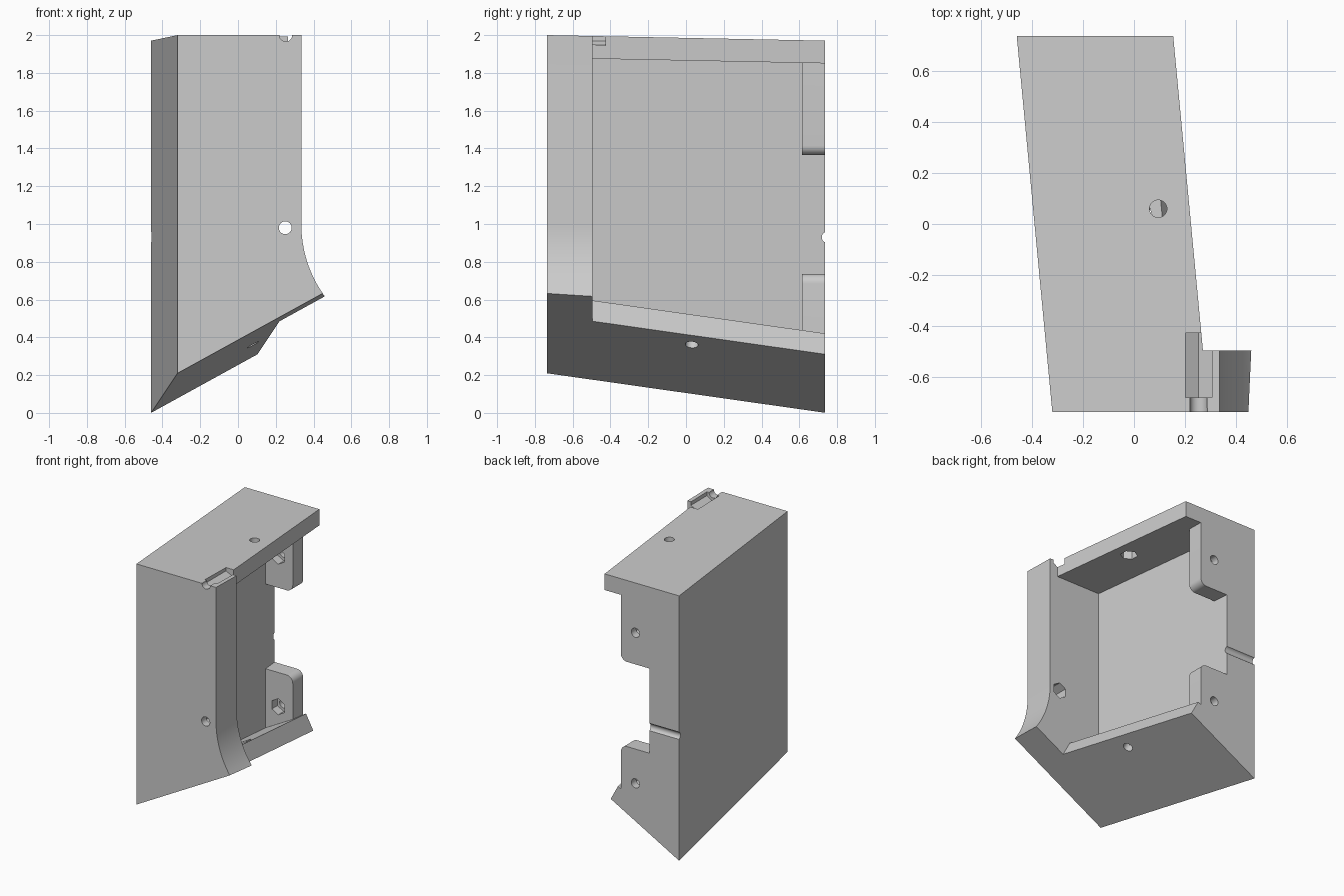
import bpy, bmesh, math
from mathutils import Vector, Matrix

if "Cube" in bpy.data.objects:
    bpy.data.objects.remove(bpy.data.objects["Cube"])

Y = 0.737          # half depth of the housing
INNER = 0.615      # inside face of the rear tabs
FRONT_IN = -0.495  # inside face of the front wall


def shift(y):
    return -0.0946 * (y + Y)


def bottom(x, y):
    return 0.21 + 0.55 * (x + 0.32) - 0.09 * (y + Y)


def top(y):
    return 2.0 - 0.02 * (y + Y)


def arc(cx, cz, r, a0, a1, n):
    steps = [math.radians(a0 + (a1 - a0) * i / n) for i in range(n + 1)]
    return [(cx + r * math.cos(a), cz + r * math.sin(a)) for a in steps]


def finish(name, bm):
    bmesh.ops.recalc_face_normals(bm, faces=bm.faces)
    mesh = bpy.data.meshes.new(name)
    bm.to_mesh(mesh)
    bm.free()
    obj = bpy.data.objects.new(name, mesh)
    bpy.context.collection.objects.link(obj)
    return obj


def loft(profile, y0, y1):
    """Solid between profile(y0) and profile(y1), each a list of (x, z)."""
    bm = bmesh.new()
    a = [bm.verts.new((x, y0, z)) for x, z in profile(y0)]
    b = [bm.verts.new((x, y1, z)) for x, z in profile(y1)]
    bm.faces.new(a)
    bm.faces.new(b[::-1])
    for i in range(len(a)):
        j = (i + 1) % len(a)
        bm.faces.new((a[i], b[i], b[j], a[j]))
    return bm


def rod(name, start, end, radius, sides):
    start, end = Vector(start), Vector(end)
    d = end - start
    rot = d.to_track_quat('Z', 'Y').to_matrix().to_4x4()
    bm = bmesh.new()
    bmesh.ops.create_cone(bm, cap_ends=True, segments=sides, radius1=radius, radius2=radius,
                          depth=d.length, matrix=Matrix.Translation((start + end) / 2) @ rot)
    return finish(name, bm)


def combine(obj, other, op):
    other.hide_render = True
    mod = obj.modifiers.new(op.lower(), 'BOOLEAN')
    mod.operation, mod.object, mod.solver = op, other, 'EXACT'
    bpy.context.view_layer.objects.active = obj
    bpy.ops.object.modifier_apply(modifier=mod.name)
    bpy.data.objects.remove(other, do_unlink=True)


def bolt_hole(obj, outside, direction, depth=0.057, length=0.31):
    """Round hole from the outer face, widening to a hexagonal nut pocket inside."""
    p, d = Vector(outside), Vector(direction).normalized()
    combine(obj, rod("hole_cutter", p - d * 0.05, p + d * (depth + 0.01), 0.034, 32), 'DIFFERENCE')
    combine(obj, rod("nut_cutter", p + d * depth, p + d * length, 0.06, 6), 'DIFFERENCE')


# Solid block with the flared front-right edge, trimmed by sloping planes
flare = arc(0.988, 1.0, 0.653, 180, 232, 18)
bm = loft(lambda y: [(-0.8, 2.2), (0.335, 2.2)] + flare + [(0.586, -0.5), (-0.8, -0.5)], -Y, Y)
for point, normal in (((-0.32, -Y, 0.21), (0.55, -0.09, -1)),
                      ((0, -Y, 2.0), (0, 0.02, 1)),
                      ((-0.32, -Y, 0), (-1, -0.0946, 0))):
    bmesh.ops.bisect_plane(bm, geom=bm.verts[:] + bm.edges[:] + bm.faces[:], plane_co=point,
                           plane_no=Vector(normal).normalized(), clear_outer=True)
    bmesh.ops.holes_fill(bm, edges=[e for e in bm.edges if e.is_boundary], sides=0)
housing = finish("housing", bm)


# Cavity, leaving left wall, top plate and bottom plate
def cavity(y):
    s, t = shift(y), top(y)
    edge, wall, lip = 0.293 + s, -0.075 + s, 0.243 + s
    zb = bottom(lip, y)
    return [(edge, t + 0.5), (edge, t - 0.12), (wall, t - 0.12), (wall, bottom(wall, y) + 0.143),
            (lip - 0.06, zb + 0.11), (lip, zb), (lip + 0.16, zb - 0.29),
            (lip + 1.2, zb - 0.29), (lip + 1.2, t + 0.5)]


combine(housing, finish("cavity_cutter", loft(cavity, FRONT_IN, 0.9)), 'DIFFERENCE')

# Rear mounting tabs with rounded corners
TAB, R = 0.02, 0.05
upper = [(-0.3, 1.9), (-0.3, 1.365)] + arc(TAB - R, 1.365 + R, R, -90, 0, 8) + [(TAB, 1.9)]
lower = ([(-0.3, 0.16), (TAB, bottom(TAB, Y) + 0.06)]
         + arc(TAB - R, 0.735 - R, R, 0, 90, 8) + [(-0.3, 0.735)])
for name, shape in (("upper_tab", upper), ("lower_tab", lower)):
    combine(housing, finish(name, loft(lambda y: shape, INNER, Y)), 'UNION')

# Bolt holes: front wall, slot in its top edge, rear tabs, top plate, bottom plate
for x, z in ((0.25, 0.98), (0.253, 2.0)):
    bolt_hole(housing, (x, -Y, z), (0, 1, 0))
for z in (1.6, 0.48):
    bolt_hole(housing, (-0.10, Y, z), (0, -1, 0), length=0.2)
bolt_hole(housing, (0.095, 0.06, top(0.06)), (0, 0, -1), length=0.2)
bolt_hole(housing, (0.08, 0.03, bottom(0.08, 0.03)), (-0.55, 0.09, 1), length=0.2)

# Cable groove across the back
combine(housing, rod("groove_cutter", (-0.7, Y + 0.012, 0.93), (0.1, Y + 0.012, 0.93), 0.03, 24),
        'DIFFERENCE')

bpy.ops.object.select_all(action='DESELECT')
housing.select_set(True)
bpy.context.view_layer.objects.active = housing
bpy.ops.object.shade_smooth_by_angle(angle=math.radians(25))
